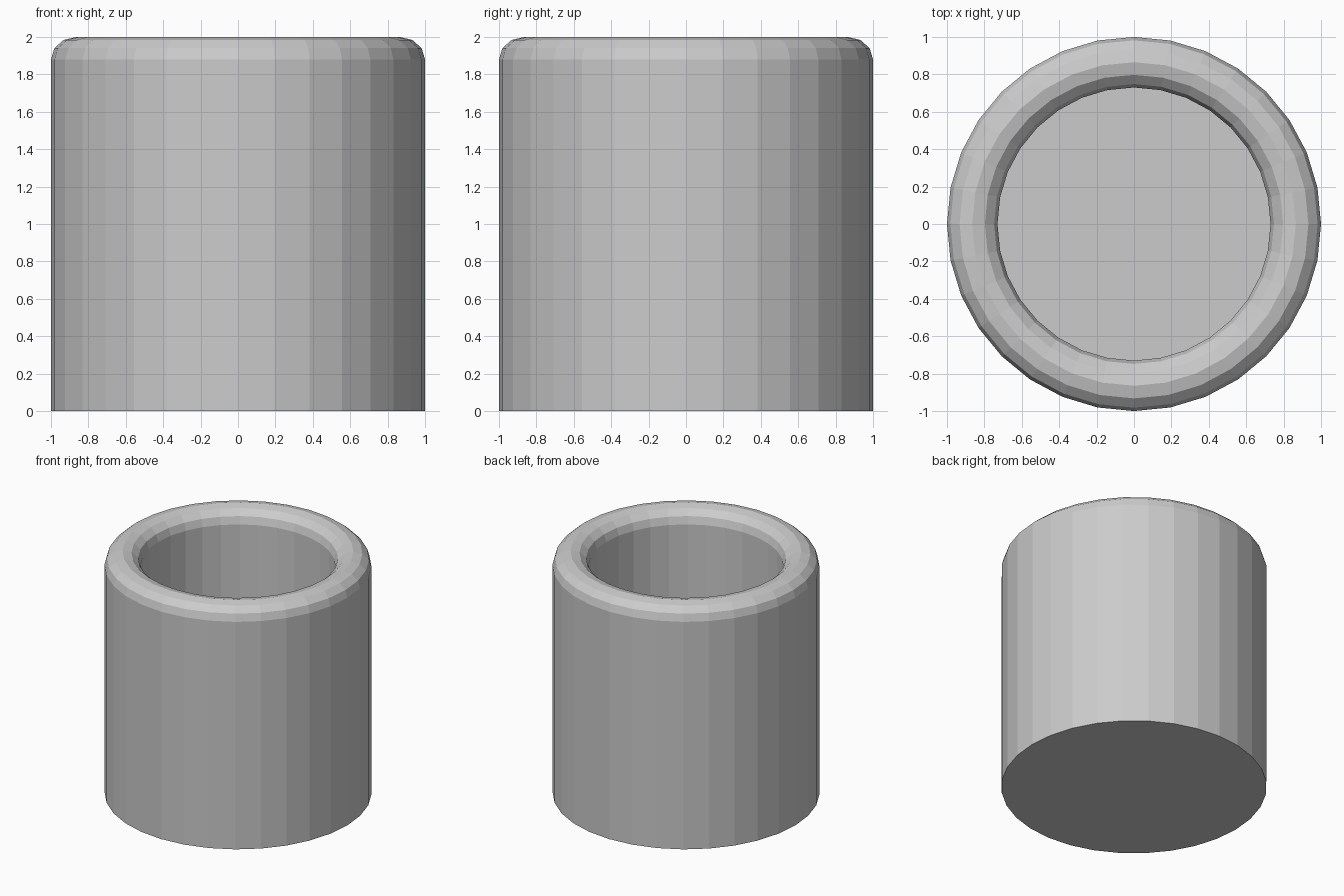
import bpy, bmesh, math

if "Cube" in bpy.data.objects:
    bpy.data.objects.remove(bpy.data.objects["Cube"])

SIDES = 32
WALL = 0.27
FLOOR = 0.27
BEVEL_Z = 0.12

# Half profile (radius, z): outer wall, rounded rim, inner wall
profile = [(1.0, 0.0)]
for i in range(7):
    a = math.pi * i / 6
    profile.append((1 - WALL / 2 + WALL / 2 * math.cos(a),
                    2 - BEVEL_Z + BEVEL_Z * math.sin(a)))
profile.append((1 - WALL, FLOOR))

# Revolve the profile into rings
bm = bmesh.new()
rings = []
for r, z in profile:
    rings.append([bm.verts.new((r * math.cos(2 * math.pi * k / SIDES),
                                r * math.sin(2 * math.pi * k / SIDES), z))
                  for k in range(SIDES)])
for lower, upper in zip(rings, rings[1:]):
    for k in range(SIDES):
        n = (k + 1) % SIDES
        bm.faces.new((lower[k], lower[n], upper[n], upper[k]))

# Underside and inner floor
bm.faces.new(rings[0][::-1])
bm.faces.new(rings[-1])
bmesh.ops.recalc_face_normals(bm, faces=bm.faces[:])

mesh = bpy.data.meshes.new("cup")
bm.to_mesh(mesh)
bm.free()
bpy.context.collection.objects.link(bpy.data.objects.new("cup", mesh))
